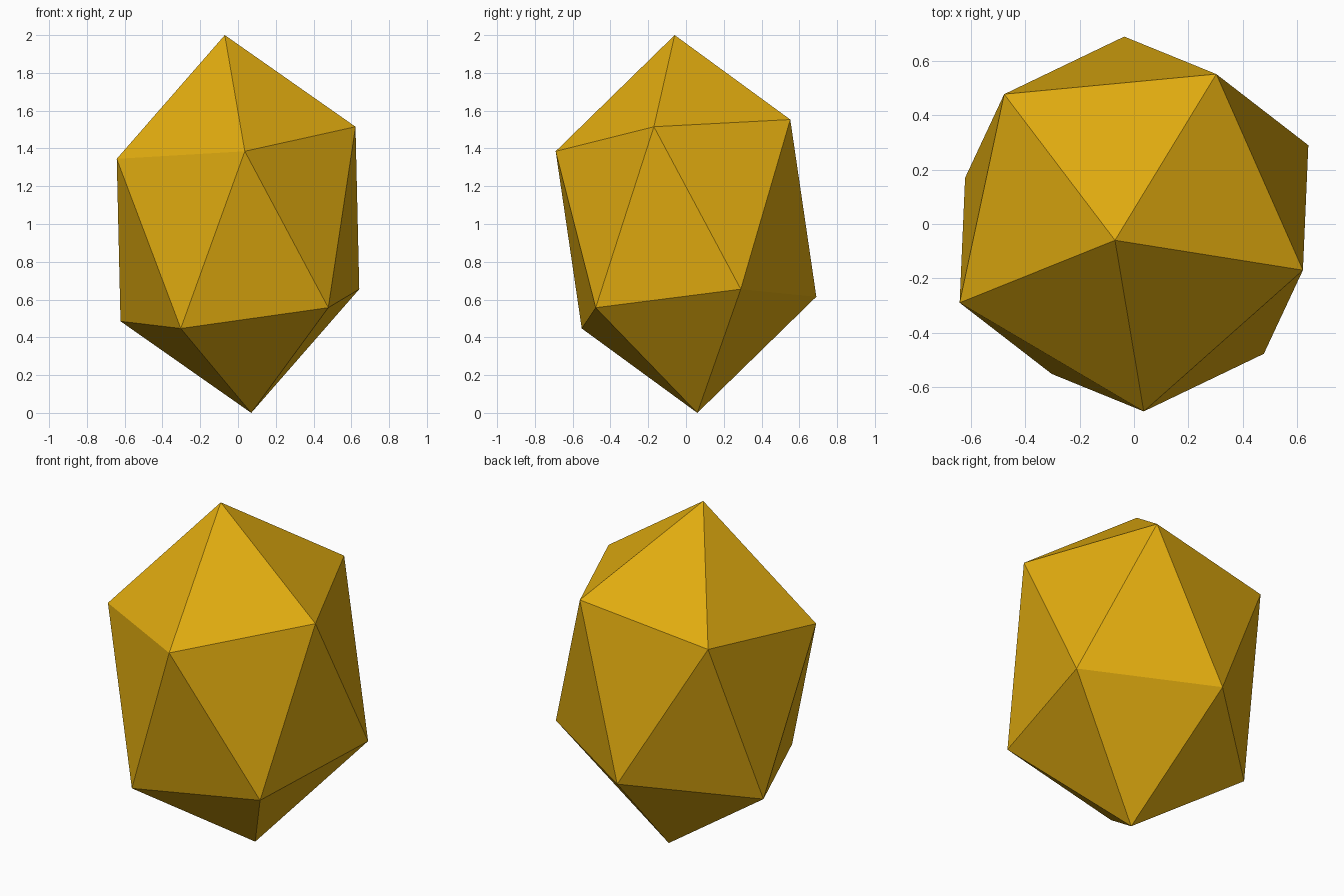
import bpy, bmesh
from mathutils import Vector

if "Cube" in bpy.data.objects:
    bpy.data.objects.remove(bpy.data.objects["Cube"])

# Upper half of a tall, tilted icosahedron: the tip and its ring of five corners
UPPER = [(-0.07, -0.06, 2.0),
         (-0.642, -0.29, 1.345), (0.036, -0.69, 1.385), (0.622, -0.17, 1.515),
         (0.303, 0.552, 1.553), (-0.478, 0.478, 1.443)]
CENTRE = Vector((0, 0, 1))

gold = bpy.data.materials.new("gold")
gold.diffuse_color = (0.75, 0.41, 0.005, 1)
gold.use_nodes = True
gold.node_tree.nodes["Principled BSDF"].inputs["Base Color"].default_value = gold.diffuse_color

# The lower half mirrors the upper one through the centre
bm = bmesh.new()
for p in map(Vector, UPPER):
    bm.verts.new(p)
    bm.verts.new(2 * CENTRE - p)
bmesh.ops.convex_hull(bm, input=bm.verts[:])
bmesh.ops.recalc_face_normals(bm, faces=bm.faces[:])

# Faceted gem body
mesh = bpy.data.meshes.new("gem")
bm.to_mesh(mesh)
bm.free()
mesh.materials.append(gold)
bpy.context.collection.objects.link(bpy.data.objects.new("gem", mesh))
